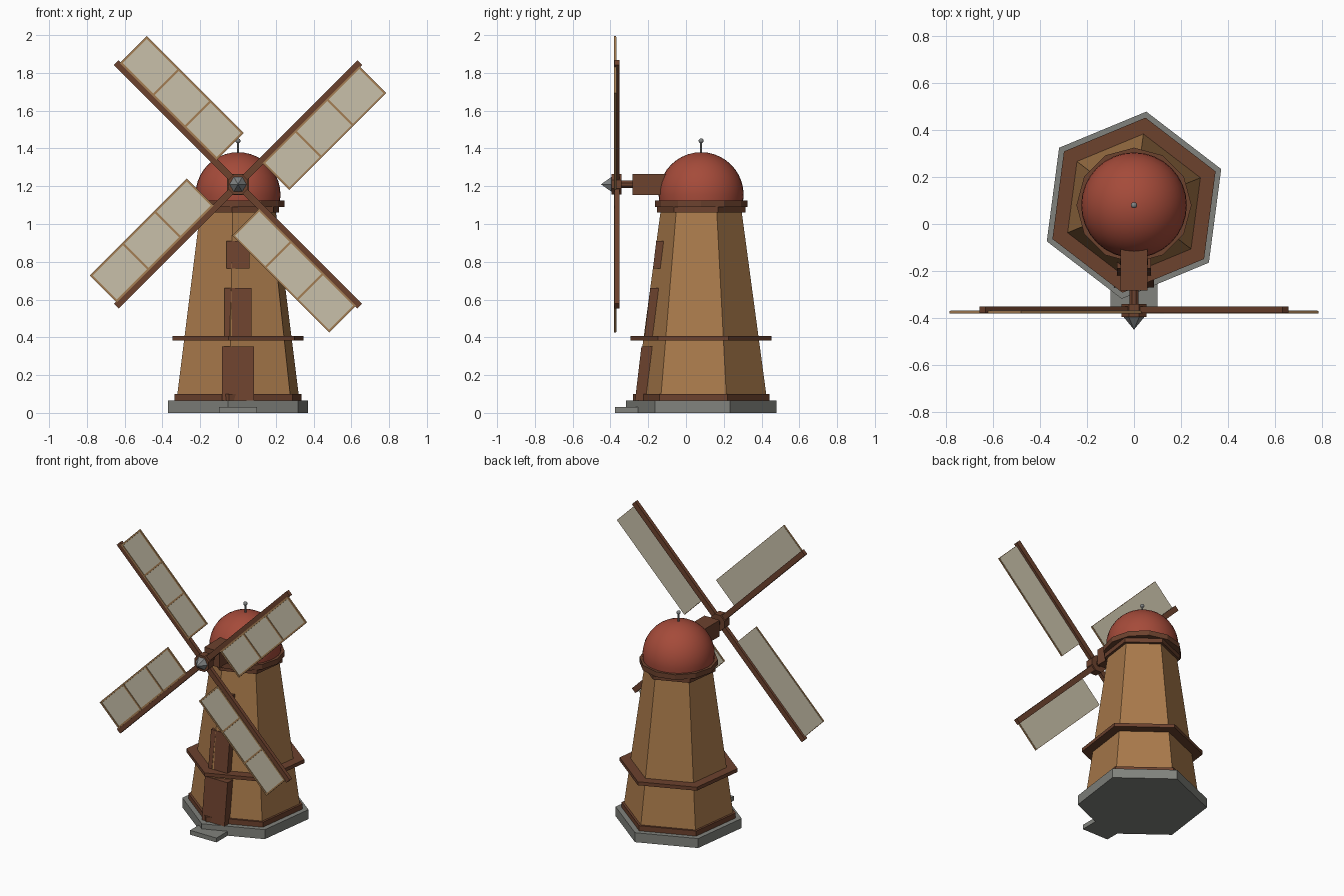
import bpy, bmesh, math
from mathutils import Matrix, Vector

if "Cube" in bpy.data.objects:
    bpy.data.objects.remove(bpy.data.objects["Cube"])

CY = 0.08                      # tower axis in y
HUB_Z = 1.21
ROT = math.radians(-7.5)       # turn of the hexagonal tower


def mat(name, *rgb):
    m = bpy.data.materials.new(name)
    m.diffuse_color = (*rgb, 1)
    m.use_nodes = True
    m.node_tree.nodes["Principled BSDF"].inputs["Base Color"].default_value = m.diffuse_color
    return m


STONE = mat("grey stone", 0.22, 0.225, 0.205)
WALL = mat("tan wood", 0.40, 0.195, 0.07)
TRIM = mat("dark brown wood", 0.15, 0.054, 0.027)
RED = mat("red roof", 0.376, 0.07, 0.042)
CLOTH = mat("cream cloth", 0.58, 0.53, 0.40)
FRAME = mat("light wood", 0.376, 0.21, 0.088)
METAL = mat("grey metal", 0.22, 0.23, 0.23)


def finish(name, bm, material, smooth=False):
    bmesh.ops.recalc_face_normals(bm, faces=bm.faces)
    me = bpy.data.meshes.new(name)
    bm.to_mesh(me)
    bm.free()
    me.materials.append(material)
    for p in me.polygons:
        p.use_smooth = smooth
    ob = bpy.data.objects.new(name, me)
    bpy.context.collection.objects.link(ob)
    return ob


def prism(name, sides, r1, r2, z1, z2, material, rot=ROT, y=CY, smooth=False):
    bm = bmesh.new()
    m = Matrix.Translation((0, y, (z1 + z2) / 2)) @ Matrix.Rotation(rot, 4, 'Z')
    bmesh.ops.create_cone(bm, cap_ends=True, segments=sides, radius1=r1,
                          radius2=r2, depth=z2 - z1, matrix=m)
    return finish(name, bm, material, smooth)


def add_box(bm, x, y, z):
    c = [(a + b) / 2 for a, b in (x, y, z)]
    s = [b - a for a, b in (x, y, z)]
    m = Matrix.Translation(c) @ Matrix.Diagonal((*s, 1))
    return bmesh.ops.create_cube(bm, size=1, matrix=m)["verts"]


def box(name, x, y, z, material):
    bm = bmesh.new()
    add_box(bm, x, y, z)
    return finish(name, bm, material)


def axle(name, sides, r1, r2, y1, y2, material, rot=0):
    """Cone or cylinder along -y at hub height; r1 at the back, r2 in front."""
    bm = bmesh.new()
    m = (Matrix.Translation((0, (y1 + y2) / 2, HUB_Z))
         @ Matrix.Rotation(math.pi / 2, 4, 'X') @ Matrix.Rotation(rot, 4, 'Z'))
    bmesh.ops.create_cone(bm, cap_ends=True, segments=sides, radius1=r1,
                          radius2=r2, depth=abs(y2 - y1), matrix=m)
    return finish(name, bm, material)


def ball(name, r, z, material, cut=None):
    bm = bmesh.new()
    bmesh.ops.create_uvsphere(bm, u_segments=32, v_segments=20, radius=r,
                              matrix=Matrix.Translation((0, CY, z)))
    if cut is not None:
        res = bmesh.ops.bisect_plane(bm, geom=bm.verts[:] + bm.edges[:] + bm.faces[:],
                                     plane_co=(0, 0, cut), plane_no=(0, 0, -1),
                                     clear_outer=True)
        edges = [e for e in res["geom_cut"] if isinstance(e, bmesh.types.BMEdge)]
        bmesh.ops.edgeloop_fill(bm, edges=edges)
    ob = finish(name, bm, material, True)
    for p in ob.data.polygons:
        if len(p.vertices) > 4:
            p.use_smooth = False
    return ob


# Stone base and step
prism("stone_base", 6, 0.402, 0.402, 0, 0.065, STONE)
box("door_step", (-0.1, 0.1), (-0.377, -0.2), (0, 0.03), STONE)

# Tower with its trim rings
prism("tower_wall", 6, 0.353, 0.216, 0.06, 1.07, WALL)
prism("bottom_trim", 6, 0.364, 0.364, 0.065, 0.10, TRIM)
prism("balcony_ring", 6, 0.376, 0.376, 0.382, 0.406, TRIM)
prism("upper_trim", 6, 0.236, 0.236, 1.06, 1.09, TRIM)
prism("roof_ring", 12, 0.245, 0.245, 1.09, 1.125, TRIM, rot=0)

# Dome and finial
ball("dome_roof", 0.225, 1.155, RED, cut=1.122)
prism("finial_rod", 8, 0.006, 0.006, 1.37, 1.44, METAL)
ball("finial_ball", 0.013, 1.44, METAL)


# Doors and window lean with the front wall
def leaning_panel(name, w, z1, z2, out):
    bm = bmesh.new()
    for v in add_box(bm, (-w, w), (-out, 0.03), (z1, z2)):
        r = 0.348 - 0.1365 * (v.co.z - 0.1)
        v.co.y += CY - r * 0.8735
    finish(name, bm, TRIM)


leaning_panel("front_door", 0.086, 0.065, 0.352, 0.042)
leaning_panel("balcony_door", 0.072, 0.40, 0.66, 0.032)
leaning_panel("shutter_window", 0.06, 0.765, 0.91, 0.03)

# Sail axle
box("axle_housing", (-0.058, 0.058), (-0.283, 0.05), (1.153, 1.264), TRIM)
axle("axle_shaft", 8, 0.021, 0.021, -0.27, -0.36, TRIM, math.pi / 8)
axle("sail_hub", 8, 0.058, 0.058, -0.341, -0.395, TRIM, math.pi / 8)
axle("hub_cone", 6, 0.045, 0, -0.395, -0.45, METAL, math.pi / 6)

# Four sails, built pointing right and turned about the hub
U0, U1, V0, V1, T = 0.17, 0.896, 0.012, 0.214, 0.011
for i in range(4):
    turn = (Matrix.Translation((0, 0, HUB_Z))
            @ Matrix.Rotation(-math.pi / 4 - i * math.pi / 2, 4, 'Y'))

    spar = bmesh.new()
    add_box(spar, (0.02, 0.912), (-0.378, -0.352), (-0.018, 0.018))
    cloth = bmesh.new()
    add_box(cloth, (U0 + 0.003, U1 - 0.003), (-0.376, -0.369), (-V1 + 0.003, -V0))
    frame = bmesh.new()
    for k in range(4):         # end bars and cross bars
        u = U0 + (U1 - U0 - T) * k / 3
        back = -0.370 if k in (0, 3) else -0.374
        add_box(frame, (u, u + T), (-0.381, back), (-V1, -V0))
    for v in (V0, V1 - T):     # long side bars
        add_box(frame, (U0, U1), (-0.3805, -0.3705), (-v - T, -v))
    for name, bm, m in (("sail_spar", spar, TRIM), ("sail_cloth", cloth, CLOTH),
                        ("sail_frame", frame, FRAME)):
        bmesh.ops.transform(bm, matrix=turn, verts=bm.verts)
        finish(f"{name}_{i + 1}", bm, m)
